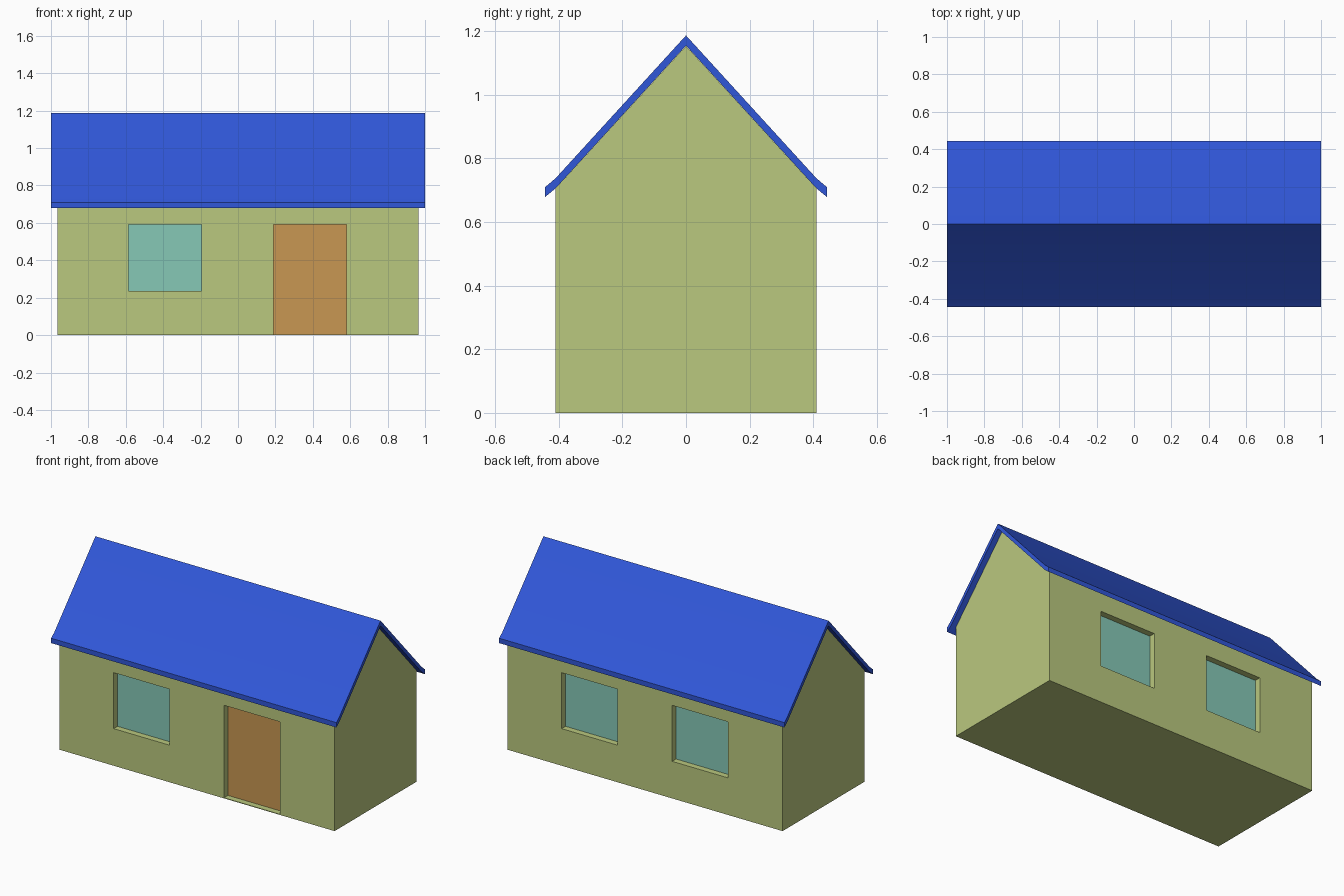
import bpy, bmesh, math

if "Cube" in bpy.data.objects:
    bpy.data.objects.remove(bpy.data.objects["Cube"])

LEN, DEPTH = 0.965, 0.41      # half length and half depth of the walls
RECESS = 0.04                 # how far door and windows sit back


def material(name, rgb):
    m = bpy.data.materials.new(name)
    m.diffuse_color = (*rgb, 1)
    m.use_nodes = True
    m.node_tree.nodes["Principled BSDF"].inputs["Base Color"].default_value = m.diffuse_color
    return m


WALL = material("wall_green", (0.49, 0.58, 0.21))
ROOF = material("roof_blue", (0.03, 0.095, 0.69))
GLASS = material("glass_teal", (0.24, 0.58, 0.47))
WOOD = material("door_orange", (0.58, 0.31, 0.085))


def prism(name, profile, half_len, mat):
    """Extrude a (y, z) profile along x, centred on x = 0."""
    bm = bmesh.new()
    face = bm.faces.new([bm.verts.new((-half_len, y, z)) for y, z in profile])
    ext = bmesh.ops.extrude_face_region(bm, geom=[face])["geom"]
    verts = [v for v in ext if isinstance(v, bmesh.types.BMVert)]
    bmesh.ops.translate(bm, verts=verts, vec=(2 * half_len, 0, 0))
    bmesh.ops.recalc_face_normals(bm, faces=bm.faces)
    me = bpy.data.meshes.new(name)
    bm.to_mesh(me)
    bm.free()
    ob = bpy.data.objects.new(name, me)
    bpy.context.collection.objects.link(ob)
    me.materials.append(mat)
    return ob


def box(name, x, y, z, mat):
    """Box from (min, max) ranges."""
    (x0, x1), (y0, y1), (z0, z1) = x, sorted(y), z
    ob = prism(name, [(y0, z0), (y1, z0), (y1, z1), (y0, z1)], (x1 - x0) / 2, mat)
    ob.location.x = (x0 + x1) / 2
    return ob


# Gabled walls
walls = prism("walls", [(-DEPTH, 0), (DEPTH, 0), (DEPTH, 0.706),
                        (0, 1.154), (-DEPTH, 0.706)], LEN, WALL)

# Recessed door and windows: name, x range, z range, side, material
openings = [
    ("front_window", (-0.585, -0.195), (0.235, 0.59), -1, GLASS),
    ("front_door", (0.19, 0.58), (0.004, 0.59), -1, WOOD),
    ("back_window_left", (0.195, 0.585), (0.235, 0.59), 1, GLASS),
    ("back_window_right", (-0.58, -0.19), (0.235, 0.59), 1, GLASS),
]
for name, x, z, side, mat in openings:
    back = side * (DEPTH - RECESS)
    cutter = box(name + "_cutter", x, (back, side * (DEPTH + 0.1)), z, WALL)
    cutter.hide_render = True
    cutter.hide_set(True)
    cut = walls.modifiers.new(name, "BOOLEAN")
    cut.object = cutter
    cut.operation = "DIFFERENCE"
    cut.solver = "EXACT"
    box(name, x, (back - side * 0.01, back + side * 0.001), z, mat)

# Thin roof shell with slightly flared eaves
half = [(0.41, 0.738), (0.443, 0.71), (0.443, 0.679), (0.41, 0.706)]
profile = ([(0, 1.187)] + half + [(0, 1.155)]
           + [(-y, z) for y, z in reversed(half)])
roof = prism("roof", profile, 1.0, ROOF)
bpy.ops.object.select_all(action="DESELECT")
roof.select_set(True)
bpy.context.view_layer.objects.active = roof
bpy.ops.object.shade_smooth_by_angle(angle=math.radians(30))
